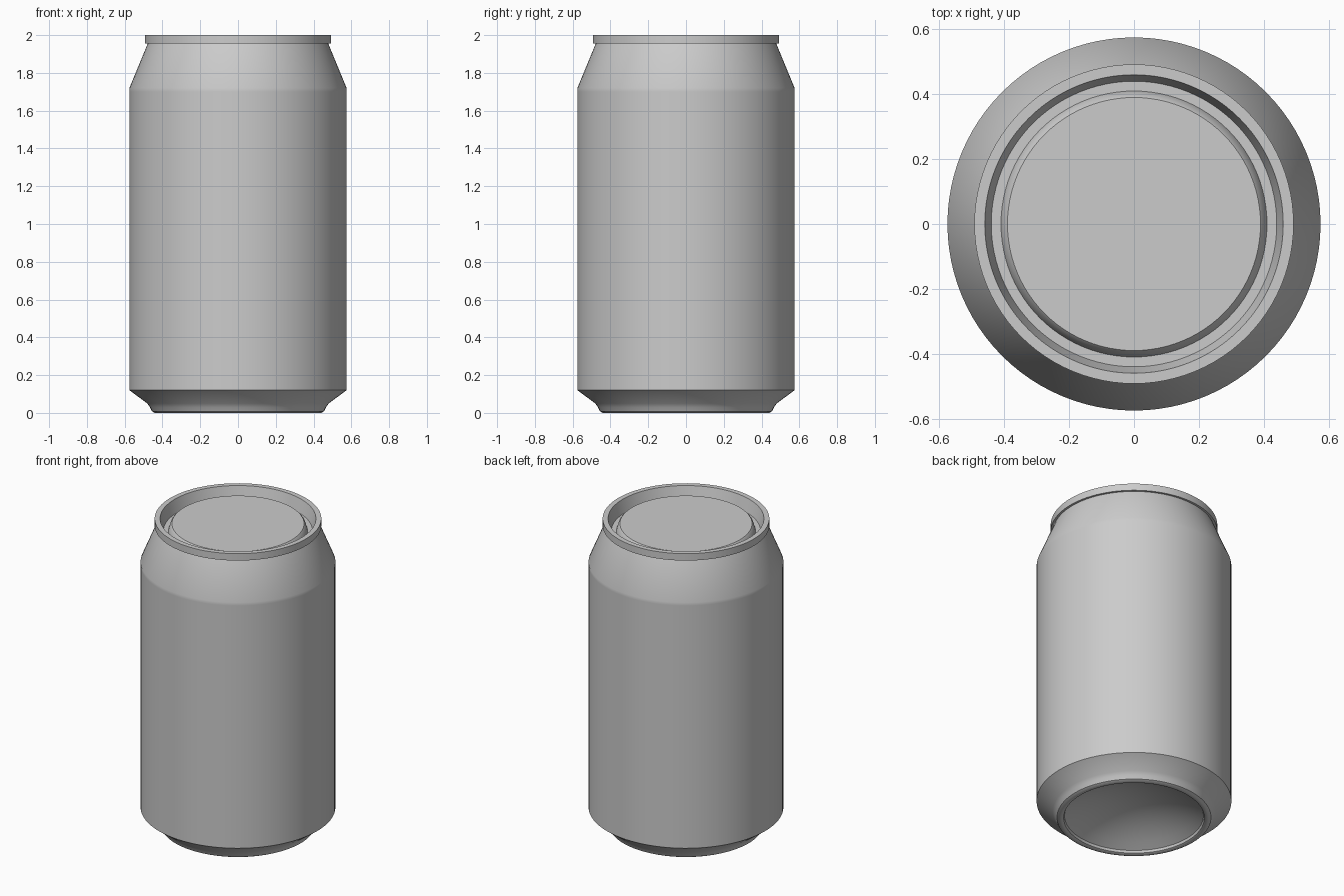
import bpy, bmesh, math

cube = bpy.data.objects.get("Cube")
if cube:
    bpy.data.objects.remove(cube, do_unlink=True)

metal = bpy.data.materials.new("brushed grey metal")
metal.use_nodes = True
GREY = (0.6, 0.6, 0.6, 1.0)
metal.diffuse_color = GREY
metal.node_tree.nodes["Principled BSDF"].inputs["Base Color"].default_value = GREY

SEGMENTS = 96


def lathe(name, profile):
    """Spin a (radius, height) profile around the z axis."""
    bm = bmesh.new()
    verts = [bm.verts.new((r, 0, z)) for r, z in profile]
    edges = [bm.edges.new(pair) for pair in zip(verts, verts[1:])]
    bmesh.ops.spin(bm, geom=verts + edges, cent=(0, 0, 0), axis=(0, 0, 1),
                   angle=math.tau, steps=SEGMENTS, use_duplicate=False)
    bmesh.ops.remove_doubles(bm, verts=bm.verts, dist=1e-5)
    bmesh.ops.recalc_face_normals(bm, faces=bm.faces)
    mesh = bpy.data.meshes.new(name)
    bm.to_mesh(mesh)
    bm.free()
    mesh.materials.append(metal)
    obj = bpy.data.objects.new(name, mesh)
    bpy.context.collection.objects.link(obj)
    bpy.ops.object.select_all(action='DESELECT')
    obj.select_set(True)
    bpy.context.view_layer.objects.active = obj
    bpy.ops.object.shade_smooth_by_angle(angle=math.radians(30))
    return obj


# Concave base dome: arc from the centre out to the foot ring
DOME_R, DOME_H = 0.41, 0.12
dome = [(DOME_R * i / 8, 0.02 + DOME_H * (1 - (i / 8) ** 2)) for i in range(9)]

# Body: dome, foot ring, lower chamfer, straight wall, tapered shoulder
lathe("can_body", dome + [
    (0.415, 0.005), (0.425, 0.0), (0.44, 0.0), (0.455, 0.008),
    (0.466, 0.03), (0.48, 0.05), (0.575, 0.12), (0.575, 1.70),
    (0.575, 1.72), (0.478, 1.955),
])

# Lid: rolled rim, inner wall, groove and raised centre panel
lathe("can_lid", [
    (0.478, 1.955), (0.492, 1.955), (0.492, 2.0), (0.46, 2.0),
    (0.44, 1.92), (0.41, 1.92), (0.40, 1.955), (0.39, 1.967), (0.0, 1.967),
])
